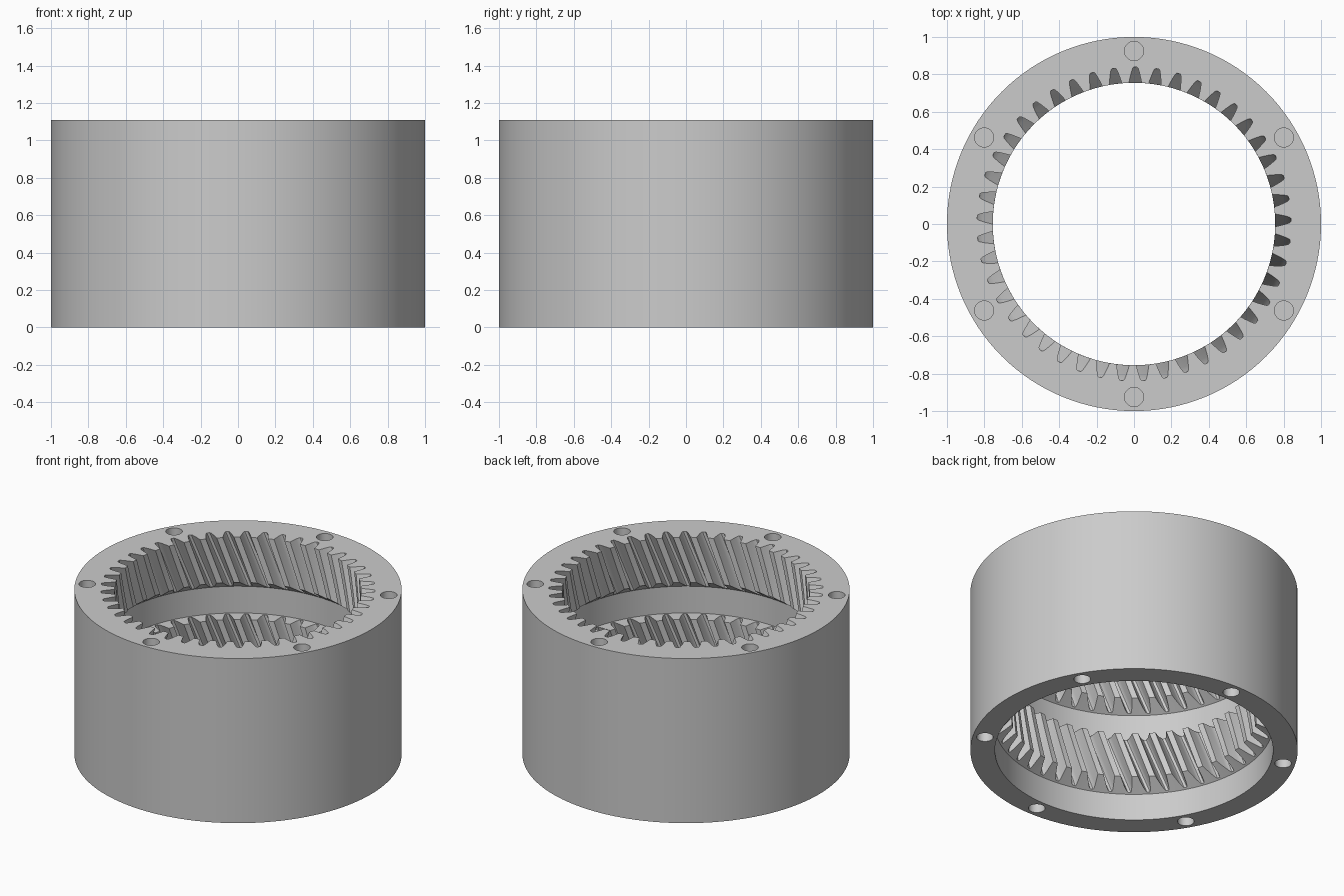
import bpy, bmesh, math

if "Cube" in bpy.data.objects:
    bpy.data.objects.remove(bpy.data.objects["Cube"], do_unlink=True)

HEIGHT = 1.11
HALF = HEIGHT / 2          # two identical toothed stages are stacked
TEETH = 45
TWIST = 0.455              # helix, radians per unit height
PHASE = math.radians(89.5)
BORE = 0.85
SEGMENTS = 128


def loft(name, rings):
    """Closed solid through a list of equally long point rings, bottom to top."""
    bm = bmesh.new()
    loops = [[bm.verts.new(p) for p in ring] for ring in rings]
    count = len(loops[0])
    for low, high in zip(loops, loops[1:]):
        for i in range(count):
            j = (i + 1) % count
            bm.faces.new((low[i], low[j], high[j], high[i]))
    bm.faces.new(loops[0][::-1])
    bm.faces.new(loops[-1])
    mesh = bpy.data.meshes.new(name)
    bm.to_mesh(mesh)
    bm.free()
    obj = bpy.data.objects.new(name, mesh)
    bpy.context.collection.objects.link(obj)
    return obj


def circle(radius, z, cx=0, cy=0, n=SEGMENTS):
    return [(cx + radius * math.cos(math.tau * i / n),
             cy + radius * math.sin(math.tau * i / n), z) for i in range(n)]


def gear_ring(z, turn):
    # Half outline of one tooth gap: radius, half width
    flank = [(0.755, 0.034), (0.78, 0.029), (0.81, 0.022), (0.832, 0.015), (0.839, 0.009)]
    gap = [(r, -w) for r, w in flank] + [(r, w) for r, w in reversed(flank)]
    points = []
    for k in range(TEETH):
        middle = PHASE + turn + math.tau * k / TEETH
        outline = [(r, middle + w / r) for r, w in gap]
        outline.append((0.755, middle + math.pi / TEETH))
        points += [(r * math.cos(a), r * math.sin(a), z) for r, a in outline]
    return points


def cut(target, cutter):
    cutter.hide_render = True
    mod = target.modifiers.new("cut", "BOOLEAN")
    mod.operation = "DIFFERENCE"
    mod.solver = "EXACT"
    mod.object = cutter
    bpy.context.view_layer.objects.active = target
    bpy.ops.object.modifier_apply(modifier=mod.name)
    bpy.data.objects.remove(cutter, do_unlink=True)


# Outer body
body = loft("ring_gear", [circle(1, 0), circle(1, HEIGHT)])

# Helical teeth of both stages
STEPS = 10
for base in (0, HALF):
    rings = []
    for s in range(STEPS + 1):
        z = 0.1 + (HALF + 0.05 - 0.1) * s / STEPS
        rings.append(gear_ring(base + z, TWIST * (z - HALF)))
    cut(body, loft("tooth_cutter", rings))

# Plain bore below each stage, with the chamfer on the tooth ends
for base, start in ((0, -0.1), (HALF, HALF)):
    cut(body, loft("bore_cutter", [circle(BORE, start), circle(BORE, base + 0.18),
                                   circle(0.73, base + 0.269)]))

# Blind bolt holes in both end faces
DEPTH = 0.2
for k in range(6):
    a = math.radians(30 + 60 * k)
    x, y = 0.925 * math.cos(a), 0.925 * math.sin(a)
    for low, high in ((-0.1, DEPTH), (HEIGHT - DEPTH, HEIGHT + 0.1)):
        cut(body, loft("hole_cutter", [circle(0.051, low, x, y, 32),
                                       circle(0.051, high, x, y, 32)]))

# Grey metal
GREY = (0.6, 0.6, 0.6, 1)
metal = bpy.data.materials.new("grey_metal")
metal.use_nodes = True
metal.diffuse_color = GREY
metal.node_tree.nodes["Principled BSDF"].inputs["Base Color"].default_value = GREY
body.data.materials.clear()
body.data.materials.append(metal)

bpy.ops.object.select_all(action="DESELECT")
body.select_set(True)
bpy.context.view_layer.objects.active = body
bpy.ops.object.shade_smooth_by_angle(angle=math.radians(30))
